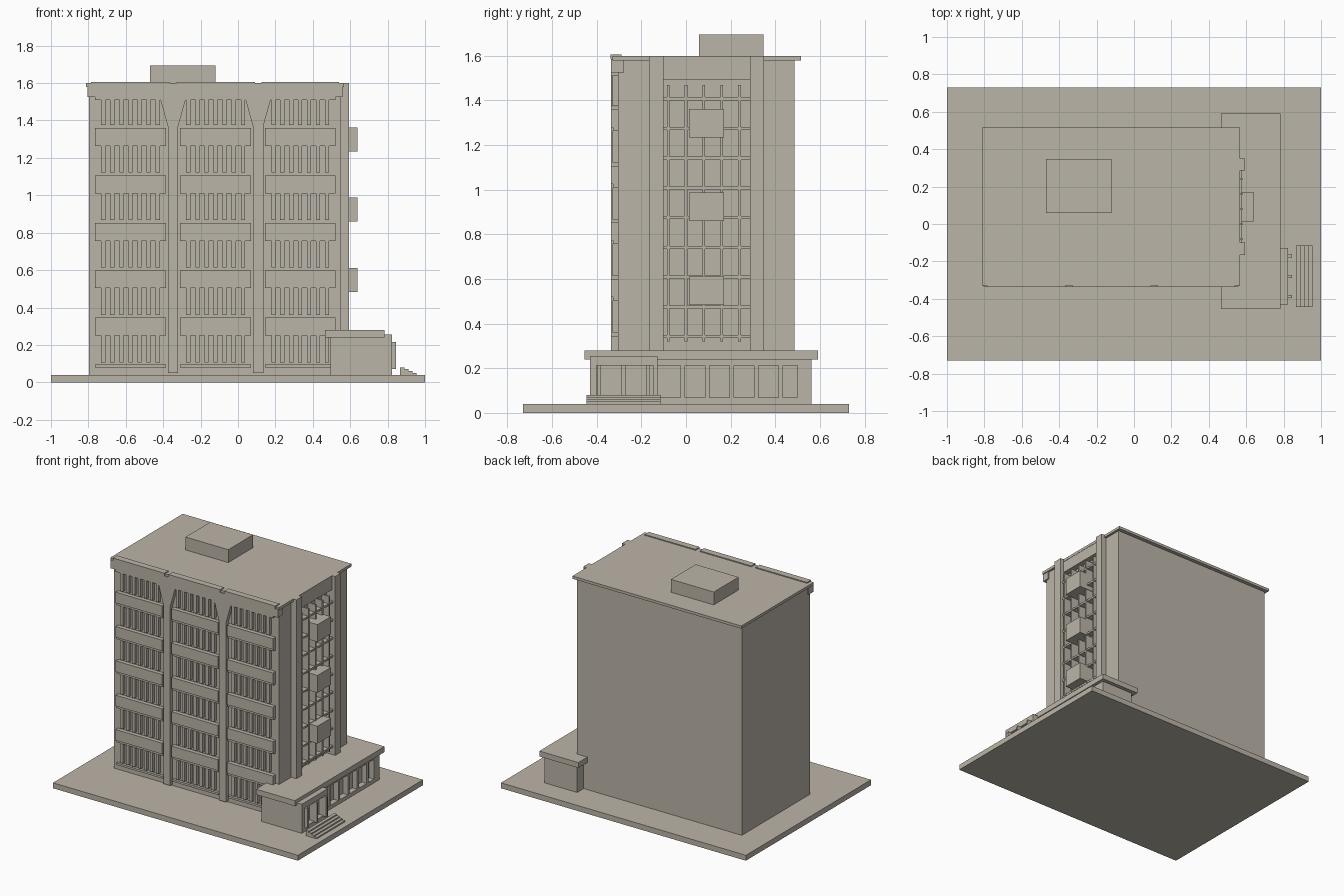
import bpy, bmesh

stone = bpy.data.materials.new("warm_grey_stone")
stone.diffuse_color = (0.50, 0.46, 0.395, 1)


def finish(name, bm):
    bmesh.ops.recalc_face_normals(bm, faces=bm.faces)
    mesh = bpy.data.meshes.new(name)
    bm.to_mesh(mesh)
    bm.free()
    mesh.materials.append(stone)
    ob = bpy.data.objects.new(name, mesh)
    bpy.context.collection.objects.link(ob)
    return ob


def boxes(name, items):
    """One object from boxes given as (x0, x1, y0, y1, z0, z1)."""
    bm = bmesh.new()
    for x0, x1, y0, y1, z0, z1 in items:
        vs = bmesh.ops.create_cube(bm, size=1)["verts"]
        for v in vs:
            v.co.x = x1 if v.co.x > 0 else x0
            v.co.y = y1 if v.co.y > 0 else y0
            v.co.z = z1 if v.co.z > 0 else z0
    return finish(name, bm)


def extrude_front(name, profile, y0, y1):
    """Extrude an (x, z) outline from y0 to y1."""
    bm = bmesh.new()
    face = bm.faces.new([bm.verts.new((x, y0, z)) for x, z in profile])
    geo = bmesh.ops.extrude_face_region(bm, geom=[face])["geom"]
    for v in geo:
        if isinstance(v, bmesh.types.BMVert):
            v.co.y = y1
    return finish(name, bm)


FRONT, WALL = -0.335, -0.305
bays = [(-0.765, -0.385), (-0.31, 0.07), (0.145, 0.52)]
FLOOR = 0.2535

# Ground plate and tower mass
boxes("ground_plate", [(-1, 1, -0.73, 0.73, 0, 0.04)])
boxes("tower_core", [(-0.797, 0.52, WALL, 0.487, 0.04, 1.58)])
boxes("side_walls", [(0.52, 0.55, WALL, -0.165, 0.04, 1.58),
                     (0.52, 0.55, 0.35, 0.487, 0.04, 1.58),
                     (0.52, 0.565, -0.10, 0.287, 1.495, 1.58)])
boxes("side_pilaster", [(0.52, 0.593, -0.165, -0.10, 0.04, 1.60),
                        (0.52, 0.593, 0.287, 0.35, 0.04, 1.60)])

# Roof, cornice and rooftop room
boxes("roof_slab", [(-0.812, 0.567, FRONT + 0.005, 0.515, 1.58, 1.60)])
boxes("front_cornice", [(-0.805, 0.56, FRONT, -0.277, 1.525, 1.585),
                        (-0.765, 0.52, FRONT, WALL, 1.51, 1.525)])
boxes("roof_edge_strip", [(a - 0.02, b + 0.02, FRONT - 0.003, -0.29, 1.585, 1.607)
                          for a, b in bays])
boxes("rooftop_room", [(-0.47, -0.12, 0.058, 0.347, 1.60, 1.695)])

# Flared front columns
for c in (-0.3475, 0.1075):
    half = [(0.028, 0.05), (0.028, 1.37), (0.067, 1.51), (0.067, 1.53)]
    extrude_front("front_column", [(c + w, z) for w, z in half] +
                  [(c - w, z) for w, z in reversed(half)], FRONT, WALL + 0.01)

# Balcony parapets, ledges and vertical fins on each floor
parapets, ledges, fins = [], [], []
for a, b in bays:
    for i in range(6):
        z = i * FLOOR
        if i:
            parapets.append((a, b, FRONT, WALL + 0.01, z + 0.012, z + 0.092))
            ledges.append((a, b, FRONT + 0.008, WALL + 0.01, z - 0.004, z + 0.012))
        top = z + 0.25 if i < 5 else 1.515
        pitch = (b - a - 0.04) / 7
        for k in range(7):
            x = a + 0.02 + (k + 0.5) * pitch
            fins.append((x - 0.011, x + 0.011, FRONT + 0.006, WALL + 0.01,
                         z + 0.107, top))
    parapets.append((a, b, FRONT + 0.01, WALL + 0.01, 0.08, 0.095))
boxes("balcony_parapets", parapets)
boxes("balcony_ledges", ledges)
boxes("window_fins", fins)

# Lattice and projecting boxes on the side
lattice = []
for k in range(5):
    y = -0.08 + 0.08 * k
    lattice.append((0.515, 0.58, y - 0.006, y + 0.006, 0.32, 1.47))
for k in range(9):
    z = 0.342 + 0.1332 * k
    lattice.append((0.515, 0.575, -0.10, 0.287, z - 0.007, z + 0.007))
boxes("side_lattice", lattice)
boxes("side_bay_box", [(0.52, 0.64, 0.013, 0.17, z, z + 0.128)
                       for z in (0.484, 0.859, 1.234)])

# Low side wing with a recessed window strip
boxes("wing_roof", [(0.465, 0.783, -0.455, 0.592, 0.24, 0.28)])
boxes("wing_body", [(0.495, 0.72, -0.43, 0.563, 0.04, 0.245),
                    (0.71, 0.76, -0.13, 0.563, 0.04, 0.068),
                    (0.71, 0.76, -0.13, 0.563, 0.213, 0.245),
                    (0.71, 0.76, 0.52, 0.563, 0.068, 0.213)])
boxes("wing_mullions", [(0.71, 0.76, y - 0.01, y + 0.01, 0.06, 0.22)
                        for y in (-0.015, 0.095, 0.206, 0.315, 0.425, 0.51)])

# Entrance block with door posts
boxes("entrance_block", [(0.72, 0.785, -0.43, -0.128, 0.04, 0.25),
                         (0.78, 0.823, -0.43, -0.128, 0.04, 0.075),
                         (0.78, 0.823, -0.43, -0.128, 0.213, 0.255),
                         (0.78, 0.823, -0.43, -0.40, 0.07, 0.22),
                         (0.78, 0.823, -0.145, -0.128, 0.07, 0.22)])
boxes("entrance_posts", [(0.78, 0.845, y - 0.008, y + 0.008, 0.07, 0.215)
                         for y in (-0.388, -0.28, -0.17)])

# Entrance steps
boxes("entrance_steps", [(0.865, 0.955 - 0.022 * k, -0.445, -0.115,
                          0.04 + 0.01 * k, 0.05 + 0.01 * k) for k in range(4)])
